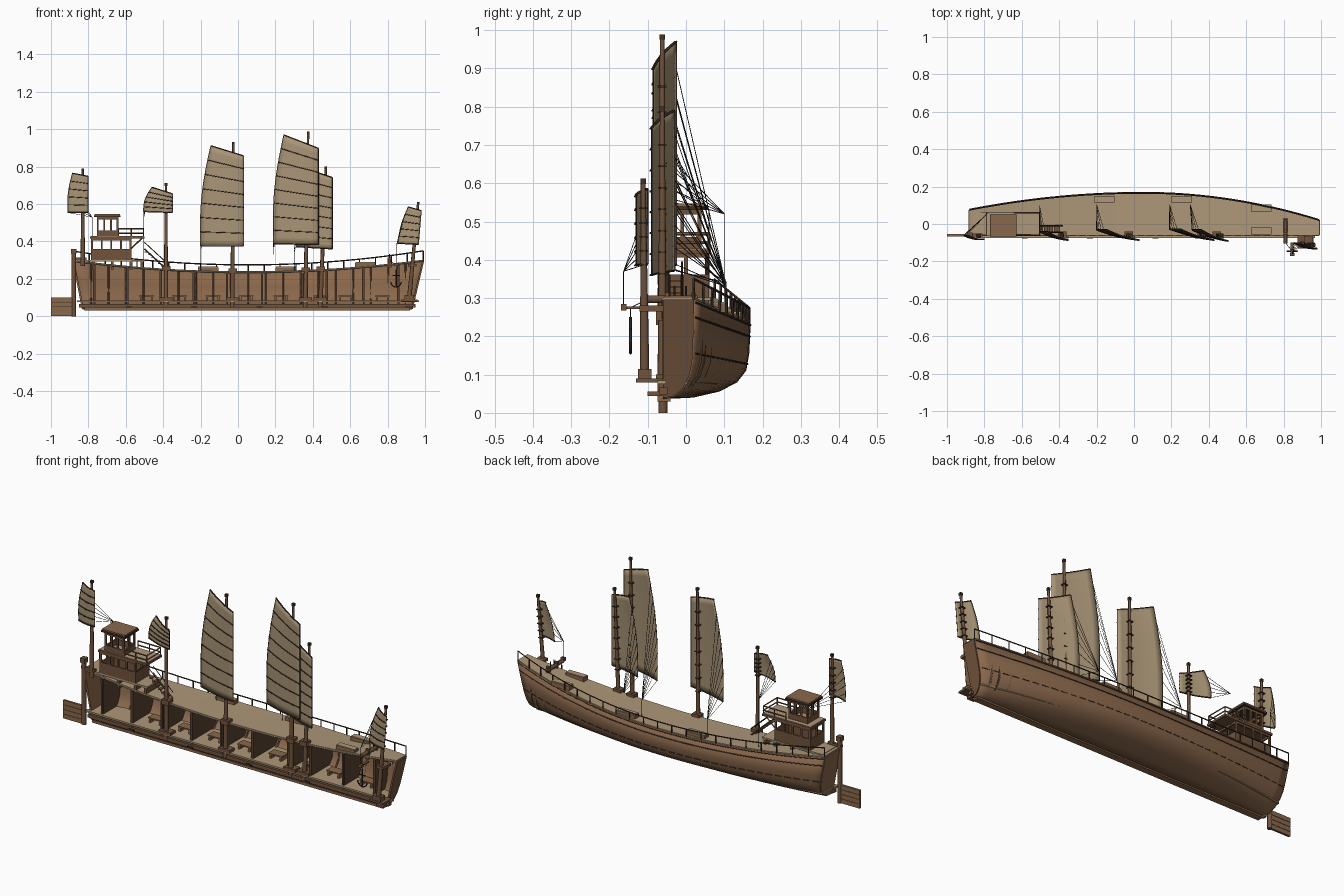
import bpy, bmesh, math
from mathutils import Vector

cube = bpy.data.objects.get("Cube")
if cube:
    bpy.data.objects.remove(cube)


def material(name, r, g, b):
    m = bpy.data.materials.new(name)
    m.use_nodes = True
    m.diffuse_color = (r, g, b, 1)
    m.node_tree.nodes["Principled BSDF"].inputs["Base Color"].default_value = (r, g, b, 1)
    return m


DECK = material("pale decking", .42, .31, .19)
SAIL = material("tan canvas", .39, .295, .18)
HULL = material("hull brown", .255, .138, .072)
WOOD = material("timber brown", .165, .087, .046)
BULK = material("bulkhead brown", .1, .055, .031)
DARK = material("dark timber", .05, .029, .018)
ROPE = material("rope black", .025, .02, .016)
CUT = -.06     # plane of the lengthwise cut
BASE = .04     # bottom of the hull


def add(name, data, mat):
    ob = bpy.data.objects.new(name, data)
    bpy.context.collection.objects.link(ob)
    data.materials.append(mat)
    return ob


def mesh(name, verts, faces, mat, thick=0, smooth=False):
    me = bpy.data.meshes.new(name)
    me.from_pydata(verts, [], faces)
    bm = bmesh.new()
    bm.from_mesh(me)
    bmesh.ops.recalc_face_normals(bm, faces=bm.faces)
    bm.to_mesh(me)
    bm.free()
    ob = add(name, me, mat)
    if thick:
        mod = ob.modifiers.new("thickness", "SOLIDIFY")
        mod.thickness, mod.offset = thick, 0
    if smooth:
        me.shade_smooth()
    return ob


def grid(name, rows, mat, thick=0, smooth=False):
    n = len(rows[0])
    faces = [(i * n + j, i * n + j + 1, (i + 1) * n + j + 1, (i + 1) * n + j)
             for i in range(len(rows) - 1) for j in range(n - 1)]
    return mesh(name, [p for r in rows for p in r], faces, mat, thick, smooth)


def boxes(name, mat, *spans):
    verts, faces = [], []
    for x0, x1, y0, y1, z0, z1 in spans:
        k = len(verts)
        verts += [(x, y, z) for x in (x0, x1) for y in (y0, y1) for z in (z0, z1)]
        faces += [[k + i for i in f] for f in
                  ((0, 1, 3, 2), (4, 6, 7, 5), (0, 4, 5, 1), (2, 3, 7, 6), (0, 2, 6, 4), (1, 5, 7, 3))]
    return mesh(name, verts, faces, mat)


def rods(name, mat, r, *paths, sides=0, tip=1):
    cu = bpy.data.curves.new(name, "CURVE")
    cu.dimensions = "3D"
    cu.bevel_depth, cu.bevel_resolution, cu.use_fill_caps = r, sides, True
    for path in paths:
        sp = cu.splines.new("POLY")
        sp.points.add(len(path) - 1)
        for i, (pt, co) in enumerate(zip(sp.points, path)):
            pt.co = (*co, 1)
            pt.radius = 1 + (tip - 1) * i / (len(path) - 1)
    return add(name, cu, mat)


# Hull form: sheer line, half breadth and rounded cross-section
def lerp(a, b, t):
    return a + (b - a) * t


def sheer(x):
    return .235 + .07 * (x - .05) ** 2


def breadth(x):
    t = x - .05
    return .225 - (.164 if t > 0 else .104) * t * t


SECTION = [(0, 0), (.35, .02), (.65, .1), (.85, .22), (.95, .37), (.985, .6), (1, 1)]


def station(u):
    return lerp(-.88, .99, u)


def hull_point(u, f, g, inset=0):
    top = station(u)
    x = lerp(lerp(-.83, -.88, g), lerp(.93, .99, g), u)
    return (x, CUT + max(0, f * breadth(top) - inset), BASE + inset * (1 - g) + g * (sheer(top) - BASE))


def section(u):
    return [hull_point(u, f, g) for f, g in SECTION]


def upright(u, inset):
    pts = [hull_point(u, f, g, inset) for f, g in SECTION]
    return [(station(u), y, z) for x, y, z in pts]


STEPS = [i / 36 for i in range(37)]
grid("hull_shell", [section(u) for u in STEPS], HULL, .008, True)
for name, u, mat in (("stern_transom", 0, HULL), ("bow_transom", 1, WOOD)):
    pts = section(u)
    mesh(name, pts + [(pts[-1][0], CUT, pts[-1][2])], [range(len(pts) + 1)], mat, .01)
grid("main_deck", [[hull_point(u, f, 1) for f in (0, .5, 1)] for u in STEPS], DECK, .012)
rods("deck_cut_edge", DECK, .004, [hull_point(u, 0, 1) for u in STEPS])
grid("hold_floor", [[(lerp(-.845, .94, u), y, .08) for y in (CUT, CUT + .8 * breadth(station(u)))]
                    for u in STEPS], DECK, .009)
boxes("hold_floor_edge", DECK, (-.86, .968, CUT - .014, CUT + .008, .076, .085))

# Thin wales along the outer skin, the lower one broken into short lengths
rods("wales", DARK, .0028, *[[hull_point(u, f, g, -.004) for u in STEPS] for f, g in ((.994, .82), (1, .97))])
rods("lower_wale", DARK, .0022, *[[hull_point((i + d) / 36, .966, .46, -.004) for d in (.1, .8)] for i in range(36)])
rods("end_wales", DARK, .003, *[[hull_point(0, 0, g), hull_point(0, 1, g)] for g in (.82, .97)])

# Keel along the cut, with blocks
boxes("keel", HULL, (-.82, .92, CUT - .015, CUT + .02, .03, .044))
boxes("keelson", WOOD, (-.85, .95, CUT - .01, CUT + .012, .048, .066))
boxes("keel_seam", DARK, (-.83, .93, CUT - .012, CUT + .015, .044, .048))
boxes("keel_blocks", DARK, *[(x, x + .03, CUT - .017, CUT + .015, .044, .056) for x in (-.6, -.25, .1, .45)])
boxes("bow_keel_block", WOOD, (.895, .935, CUT - .04, CUT, .044, .056))

# Bulkheads, frames and benches in the hold
HOLDS = [.06, .155, .25, .345, .44, .54, .655, .725, .83, .93]
for u in HOLDS:
    pts = upright(u, .003)
    pts.append((station(u), CUT, pts[-1][2]))
    mesh("bulkhead", pts, [range(len(pts))], BULK, .01)
    x, y = station(u), CUT - .002
    boxes("bulkhead_post", BULK, (x - .008, x + .003, y, y + .012, .084, sheer(x) - .008))
rods("hull_frames", WOOD, .005, *[upright(i / 20, .006) for i in range(1, 20)])
for u in HOLDS[1:-1]:
    x, y = station(u) + .06, CUT + .05
    boxes("hold_bench", HULL, (x, x + .08, y, y + .05, .105, .112),
          *[(x + d, x + d + .01, y, y + .05, .083, .105) for d in (.005, .065)])


# Bulwark rail around the outer edge
def rail(u, h=1):
    x, y, z = hull_point(u, 1, 1)
    return (x, y, z + h * (.04 + .015 * (x - .05) ** 2))


rods("deck_rail", DARK, .0035, [rail(u) for u in STEPS])
rods("rail_posts", DARK, .0035, *[[rail(i / 22, 0), rail(i / 22)] for i in range(23)])

# Deck hatches
for x, y in ((-.16, .115), (.255, .115), (.68, .068), (.68, -.055)):
    z = sheer(x)
    boxes("hatch_coaming", HULL, (x - .055, x + .055, y, y + .035, z, z + .023))
    boxes("hatch_cover", DECK, (x - .053, x + .053, y + .002, y + .033, z + .023, z + .027))


# Stern house with window walls, tower, balcony and stair
def window_wall(name, mat, a, b, z0, z1, n, sill):
    (ax, ay), (bx, by) = a, b
    low, head = lerp(z0, z1, sill), lerp(z0, z1, .88)
    spans = [(ax, bx, ay, by, z0, low), (ax, bx, ay, by, head, z1)]
    along_x = abs(bx - ax) > abs(by - ay)
    for i in range(n + 1):
        if along_x:
            x = lerp(ax, bx - .01, i / n)
            spans.append((x, x + .01, ay, by, low, head))
        else:
            y = lerp(ay, by - .01, i / n)
            spans.append((ax, bx, y, y + .01, low, head))
    boxes(name, mat, *spans)


def room(name, mat, x0, x1, y0, y1, z0, z1, n, sill):
    t = .008
    window_wall(name + "_back_wall", mat, (x0, y1 - t), (x1, y1), z0, z1, n, sill)
    window_wall(name + "_front_wall", mat, (x0, y0), (x1, y0 + t), z0, z1, n, sill)
    window_wall(name + "_stern_wall", mat, (x0, y0), (x0 + t, y1), z0, z1, 2, sill)
    window_wall(name + "_bow_wall", mat, (x1 - t, y0), (x1, y1), z0, z1, 2, sill)


boxes("quarter_deck", DECK, (-.86, -.5, CUT, .065, .293, .302))
boxes("quarter_deck_beams", WOOD, *[(x, x + .015, CUT, .06, .25, .293) for x in (-.78, -.68, -.58, -.52)])
room("lower_house", WOOD, -.785, -.57, CUT, .06, .302, .42, 4, .5)
boxes("balcony_frame", WOOD, (-.79, -.5, CUT - .005, .065, .416, .427))
boxes("balcony_floor", DECK, (-.787, -.503, CUT - .002, .062, .427, .43))
room("tower", WOOD, -.755, -.64, CUT, .04, .43, .53, 3, .3)
boxes("tower_roof", DARK, (-.77, -.628, CUT - .008, .05, .53, .54))
boxes("tower_roof_top", HULL, (-.767, -.631, CUT - .005, .047, .54, .547))
corners = [(-.64, -.058), (-.505, -.058), (-.505, .06), (-.64, .06)]
rods("balcony_rails", WOOD, .004, *[[(x, y, z) for x, y in corners] for z in (.445, .468)])
rods("balcony_posts", WOOD, .0035, *[[(x, y, .425), (x, y, .468)] for x, y in corners + [(-.57, -.058), (-.57, .06)]])
rods("balcony_braces", WOOD, .004, *[[(-.575, y, .36), (-.51, y, .42)] for y in (-.05, .055)])
RUN = [(-.5, .36), (-.38, .25)]
rods("stair_sides", WOOD, .004, *[[(x, y, z) for x, z in RUN] for y in (-.045, -.01)])
rods("stair_rails", DARK, .0025, *[[(x, y, z + .035) for x, z in RUN] for y in (-.045, -.01)])
boxes("stair_treads", WOOD, *[(x, x + .014, -.045, -.01, z, z + .004)
                              for x, z in [(-.5 + .018 * i, .342 - .0155 * i) for i in range(7)]])

# Rudder with planked blade
rods("rudder_post", WOOD, .012, [(-.878, CUT, 0), (-.878, CUT, .35)], sides=2)
boxes("rudder_head", WOOD, (-.892, -.864, CUT - .015, CUT + .015, .335, .36), (-.89, -.81, CUT - .008, CUT + .008, .3, .315))
boxes("rudder_blade", HULL, *[(-1, -.87, CUT - .006, CUT + .006, .002 + .025 * i, .025 + .025 * i) for i in range(4)])
boxes("rudder_core", DARK, (-.997, -.87, CUT - .004, CUT + .004, .002, .098))


# Battened sails: bottom and top edges as (leech x, z, luff x, z)
def rig(name, foot, head, bottom, top, y_leech, y_luff, n, sheet, deck):
    def at(s, v):
        lo = (lerp(bottom[0], bottom[2], s), lerp(bottom[1], bottom[3], s))
        hi = (lerp(top[0], top[2], s), lerp(top[1], top[3], s))
        bulge = .09 * (bottom[2] - bottom[0]) * math.sin(math.pi * v) * (1 - s)
        y = lerp(y_leech, y_luff, s) - .008 * math.sin(math.pi * s)
        return Vector((lerp(lo[0], hi[0], v) - bulge, y, lerp(lo[1], hi[1], v)))
    S = [i / 8 for i in range(9)]
    V = [i / n for i in range(n + 1)]
    rods(name + "_mast", WOOD, .0125, [foot, head], sides=2, tip=.5)
    boxes(name + "_mast_cap", DARK, tuple(c + d for c in head for d in (-.007, .007)))
    grid(name + "_sail", [[at(s, v / 16) for s in S] for v in range(17)], SAIL, .002, True)
    off = Vector((0, -.0035, 0))
    rods(name + "_battens", DARK, .0025, *[[at(s, v) + off for s in (0, .25, .5, .75, 1)] for v in V], sides=1)
    rods(name + "_edge_ropes", DARK, .002, *[[at(s, v / 16) for v in range(17)] for s in (0, 1)])
    rods(name + "_yards", DARK, .003, *[[at(s, v) for s in S] for v in (0, 1)])
    ties = []
    for v in V[:-1]:
        z = at(.7, v).z
        m = Vector(foot).lerp(Vector(head), (z - foot[2]) / (head[2] - foot[2]))
        ties.append((m.x - .014, m.x + .011, m.y - .011, m.y + .011, z - .002, z + .002))
    boxes(name + "_mast_ties", DARK, *ties)
    rods(name + "_sheets", ROPE, .0011, *[[at(0, v), sheet] for v in V[:-1]], [sheet, deck])


def on_deck(x, y):
    return (x, y, sheer(x))


M = CUT - .002
rig("stern", (-.83, M, .27), (-.83, M, .783), (-.91, .555, -.8, .555), (-.885, .765, -.8, .748),
    -.06, -.08, 5, (-.78, .06, .53), (-.78, .06, .3))
rig("aft", (-.385, M, .05), (-.385, M, .705), (-.505, .56, -.35, .555), (-.46, .69, -.35, .655),
    -.04, -.085, 5, (-.505, .1, .52), on_deck(-.505, .1))
rig("main", (-.03, M, .05), (-.025, M, .925), (-.2, .375, .03, .375), (-.145, .912, .03, .858),
    -.03, -.085, 7, (-.2, .105, .33), on_deck(-.2, .105))
rig("great", (.36, M, .05), (.375, M, .982), (.19, .387, .43, .384), (.245, .97, .43, .898),
    -.025, -.085, 8, (.19, .105, .33), on_deck(.19, .105))
rig("fore", (.44, M, .05), (.47, M, .793), (.31, .372, .505, .36), (.36, .79, .505, .742),
    -.03, -.09, 7, (.3, .105, .34), on_deck(.3, .105))
rig("bow", (.915, -.108, .09), (.963, -.112, .605), (.855, .39, .965, .385), (.91, .585, .98, .565),
    -.1, -.13, 5, (.845, -.163, .37), (.845, -.163, .275))

# Mast steps in the hold and deck collars
for x in (-.385, -.03, .36, .44):
    z = sheer(x)
    boxes("mast_step", WOOD, (x - .035, x + .035, CUT - .018, CUT + .025, .083, .1))
    boxes("mast_collar", WOOD, (x - .02, x + .025, CUT - .018, CUT + .02, z - .006, z + .02))
boxes("bow_mast_bracket", WOOD, (.875, .96, -.13, CUT, .08, .09), (.89, .94, -.125, -.09, .09, .115),
      (.91, .955, -.122, CUT, .265, .28))

# Anchor beam, windlass and hanging anchor
z = .297
rods("anchor_beam", WOOD, .01, [(.81, -.105, z), (.81, .03, z)], sides=2)
boxes("windlass_posts", WOOD, *[(.8, .82, y, y + .01, .26, .315) for y in (-.055, .015)])
rods("windlass_bars", DARK, .0025, *[[(.81, y, z - .02), (.81, y, z + .035)] for y in (-.03, 0)])
boxes("sheet_block", WOOD, (.835, .857, -.17, -.155, .268, .285), (.838, .853, -.17, -.1, .272, .278))
ax, ay = .845, -.145
rods("anchor_rope", ROPE, .0015, [(.81, -.1, z), (ax, ay, .275), (ax, ay, .25)])
rods("anchor_stem", ROPE, .004, [(ax, ay, .25), (ax, ay, .155)], sides=1)
rods("anchor_arms", ROPE, .0035, [(ax + .028 * math.sin(a), ay, .186 - .03 * math.cos(a))
                                  for a in [i * .3 - 1.5 for i in range(11)]],
     [(ax - .02, ay, .218), (ax + .02, ay, .218)], sides=1)
